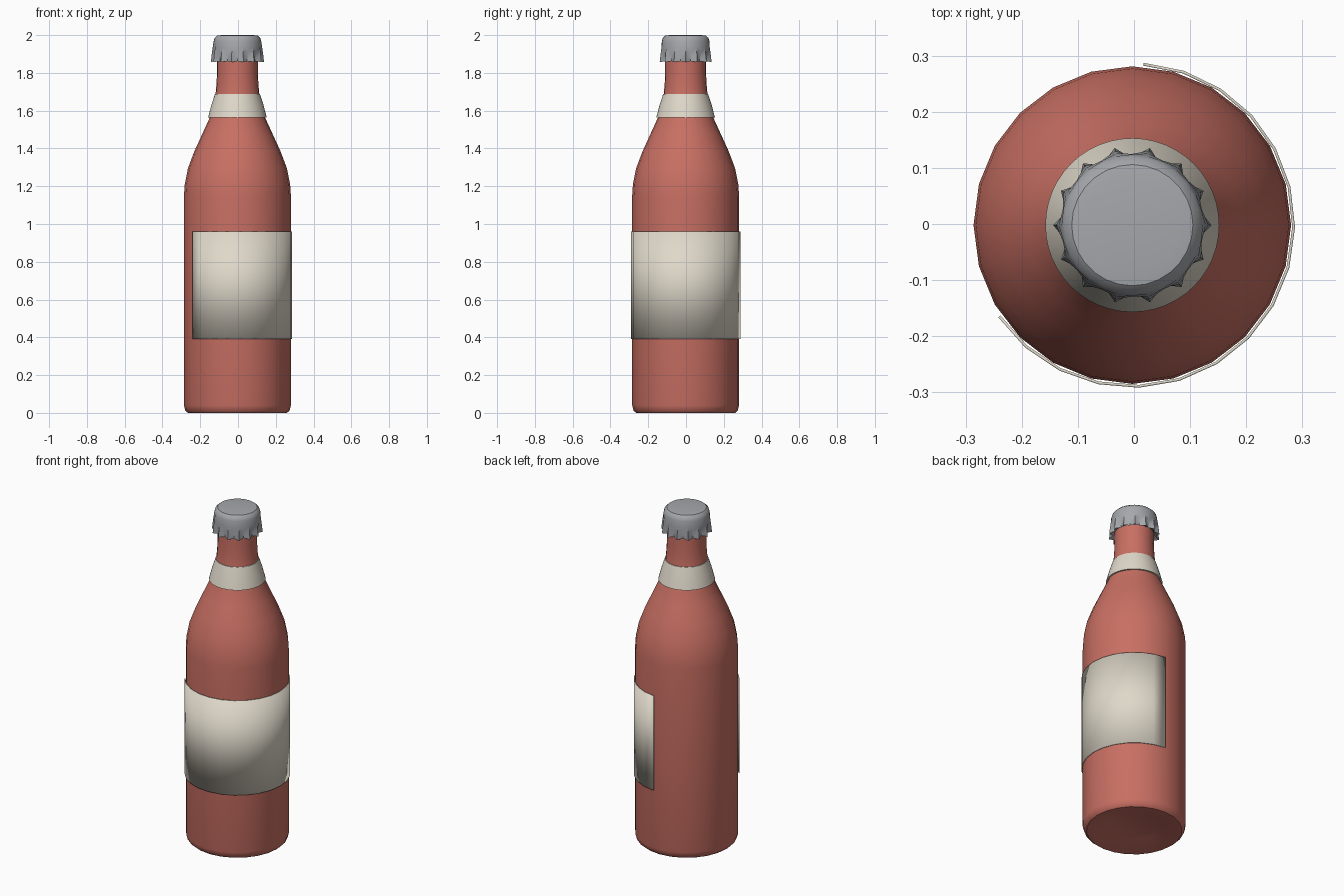
import bpy, bmesh
from math import cos, sin, pi, radians

CENTRE = (-0.003, -0.002, 0)

cube = bpy.data.objects.get("Cube")
if cube:
    bpy.data.objects.remove(cube, do_unlink=True)


def material(name, rgb):
    m = bpy.data.materials.new(name)
    m.use_nodes = True
    m.diffuse_color = (*rgb, 1)
    m.node_tree.nodes["Principled BSDF"].inputs["Base Color"].default_value = (*rgb, 1)
    return m


red = material("red_glass", (0.58, 0.16, 0.125))
cream = material("cream_paper", (0.74, 0.69, 0.59))
grey = material("grey_metal", (0.38, 0.39, 0.41))


def finish(name, bm, mat, angle):
    bmesh.ops.recalc_face_normals(bm, faces=bm.faces)
    mesh = bpy.data.meshes.new(name)
    bm.to_mesh(mesh)
    bm.free()
    mesh.materials.append(mat)
    ob = bpy.data.objects.new(name, mesh)
    ob.location = CENTRE
    bpy.context.collection.objects.link(ob)
    bpy.ops.object.select_all(action='DESELECT')
    ob.select_set(True)
    bpy.context.view_layer.objects.active = ob
    bpy.ops.object.shade_smooth_by_angle(angle=radians(angle))
    return ob


def lathe(name, rings, mat, sides, angle=40, closed=False):
    """Revolve (radius, z) or (ridge radius, z, valley radius, valley z) rings."""
    bm = bmesh.new()
    loops = []
    for ring in rings:
        if ring[0] == 0:
            loops.append([bm.verts.new((0, 0, ring[1]))] * sides)
            continue
        loop = []
        for i in range(sides):
            r, z = ring[2:] if len(ring) == 4 and i % 2 else ring[:2]
            a = 2 * pi * i / sides
            loop.append(bm.verts.new((r * cos(a), r * sin(a), z)))
        loops.append(loop)
    pairs = list(zip(loops, loops[1:]))
    if closed:
        pairs.append((loops[-1], loops[0]))
    for low, high in pairs:
        for i in range(sides):
            j = (i + 1) % sides
            corners = dict.fromkeys((low[i], low[j], high[j], high[i]))
            bm.faces.new(list(corners))
    return finish(name, bm, mat, angle)


# Bottle with a shallow hollow base, shoulder and neck
lathe("bottle", [
    (0, 0.04), (0.15, 0.03), (0.245, 0.0), (0.262, 0.0), (0.276, 0.012), (0.283, 0.04),
    (0.283, 1.15), (0.279, 1.21), (0.262, 1.295), (0.228, 1.385), (0.187, 1.475),
    (0.148, 1.56), (0.13, 1.62), (0.116, 1.685), (0.111, 1.74), (0.108, 1.8),
    (0.108, 1.9), (0, 1.9)], red, 24)

# Paper collar around the neck
lathe("neck_label", [(0.145, 1.565), (0.155, 1.565), (0.138, 1.63), (0.119, 1.688),
                     (0.112, 1.688)], cream, 48, closed=True)

# Crimped cap: ridges flare out from the skirt
lathe("cap", [
    (0.105, 1.875), (0.122, 1.868, 0.112, 1.868), (0.141, 1.857, 0.118, 1.862),
    (0.136, 1.9, 0.122, 1.9), (0.131, 1.935, 0.127, 1.925), (0.126, 1.968),
    (0.121, 1.985), (0.108, 1.997), (0.085, 2.0), (0, 2.0)], grey, 28, 35)

# Wrap-around body label, open at the back on one side
bm = bmesh.new()
steps, start, end = 16, -145.5, 86
columns = []
for i in range(steps + 1):
    a = radians(start + (end - start) * i / steps)
    columns.append([bm.verts.new((0.290 * cos(a), 0.290 * sin(a), z)) for z in (0.39, 0.96)])
for (a, b), (c, d) in zip(columns, columns[1:]):
    bm.faces.new((a, c, d, b))
label = finish("body_label", bm, cream, 40)
thick = label.modifiers.new("paper_thickness", 'SOLIDIFY')
thick.thickness = 0.005
thick.offset = -1
